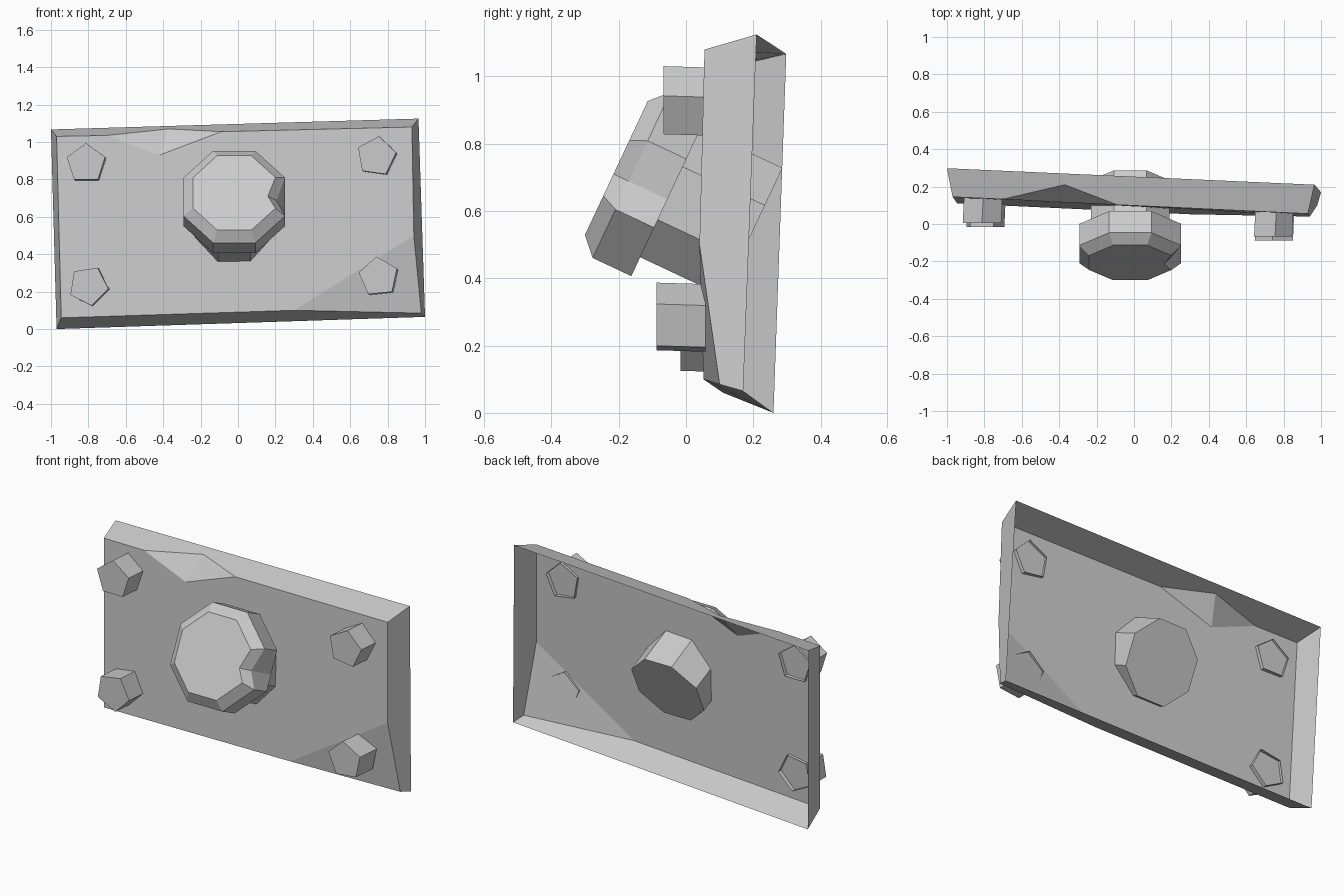
import bpy, bmesh
from math import cos, sin, radians, pi
from mathutils import Vector

if "Cube" in bpy.data.objects:
    bpy.data.objects.remove(bpy.data.objects["Cube"])


def make(name, verts, faces):
    mesh = bpy.data.meshes.new(name)
    mesh.from_pydata([tuple(v) for v in verts], [], faces)
    bm = bmesh.new()
    bm.from_mesh(mesh)
    bmesh.ops.recalc_face_normals(bm, faces=bm.faces)
    bm.to_mesh(mesh)
    bm.free()
    obj = bpy.data.objects.new(name, mesh)
    bpy.context.collection.objects.link(obj)
    return obj


def loft(name, rings, cap_start=None, cap_end=None):
    """Join equal rings; a cap is a centre point, or None for an open end."""
    n = len(rings[0])
    verts = [p for r in rings for p in r]
    faces = [(k * n + i, k * n + (i + 1) % n, (k + 1) * n + (i + 1) % n, (k + 1) * n + i)
             for k in range(len(rings) - 1) for i in range(n)]
    for centre, base in ((cap_start, 0), (cap_end, (len(rings) - 1) * n)):
        if centre is not None:
            verts.append(centre)
            faces += [(base + i, base + (i + 1) % n, len(verts) - 1) for i in range(n)]
    return make(name, verts, faces)


# Open-backed plate with flared walls, a dented top edge and a dented corner
P = {
    'TL': (-.97, .145, 1.03), 'A': (-.70, .133, 1.035), 'C': (-.42, .118, .93),
    'B': (-.09, .103, 1.055), 'TR': (.93, .055, 1.08), 'R': (.94, .04, .50),
    'Q': (.30, .052, .10), 'BL': (-.945, .11, .06), 'M': (-.37, .21, 1.07),
    'BR': (.98, .10, .085),
    'tl': (-1, .298, 1.067), 'tr': (.965, .21, 1.125),
    'br': (1, .17, .065), 'bl': (-.97, .26, 0),
}
keys = list(P)
plate_faces = ['TL A C B TR R Q BL', 'A M C', 'C M B', 'R BR Q',
               'TL tl tr TR B M A', 'TR tr br BR R', 'BR br bl BL Q', 'TL BL bl tl']
make("plate", P.values(), [[keys.index(k) for k in f.split()] for f in plate_faces])


# Pentagonal bolts pushed through the plate
axis = Vector((-.047, -1, .03)).normalized()


def bolt(name, x, z, start):
    y = .08 - .047 * x + .03 * (z - .5)

    def ring(depth):
        c = Vector((x, y, z)) + axis * depth
        return [c + Vector((.108 * cos(a), 0, .108 * sin(a)))
                for a in (radians(start + 72 * i) for i in range(5))]
    loft(name, [ring(-.02), ring(.125)], cap_end=Vector((x, y, z)) + axis * .125)


bolt("bolt_upper_left", -.807, .882, 90)
bolt("bolt_upper_right", .745, .92, 82)
bolt("bolt_lower_left", -.794, .228, 63)
bolt("bolt_lower_right", .757, .276, 96)

# Tilted frame for the central rivet
D = Vector((0, -.905, .425))
U = Vector((0, .425, .905))
X = Vector((1, 0, 0))
origin = U * .571 + X * -.02


def octagon(depth, apothem, dent=None):
    r = apothem / cos(pi / 8)
    pts = [(r * cos(a), r * sin(a)) for a in (pi / 8 + pi / 4 * i for i in range(8))]
    if dent is not None:
        pts.append((dent, -.02))    # knocked-in point on the right flat
    return [origin + D * depth + X * x + U * u for x, u in pts]


loft("rivet_stem", [octagon(.05, .21), octagon(.33, .21)],
     origin + D * .05, origin + D * .33)
loft("rivet_head", [octagon(.32, .272, .272), octagon(.447, .272, .225),
                    octagon(.497, .22, .18)],
     origin + D * .32, origin + D * .497)
